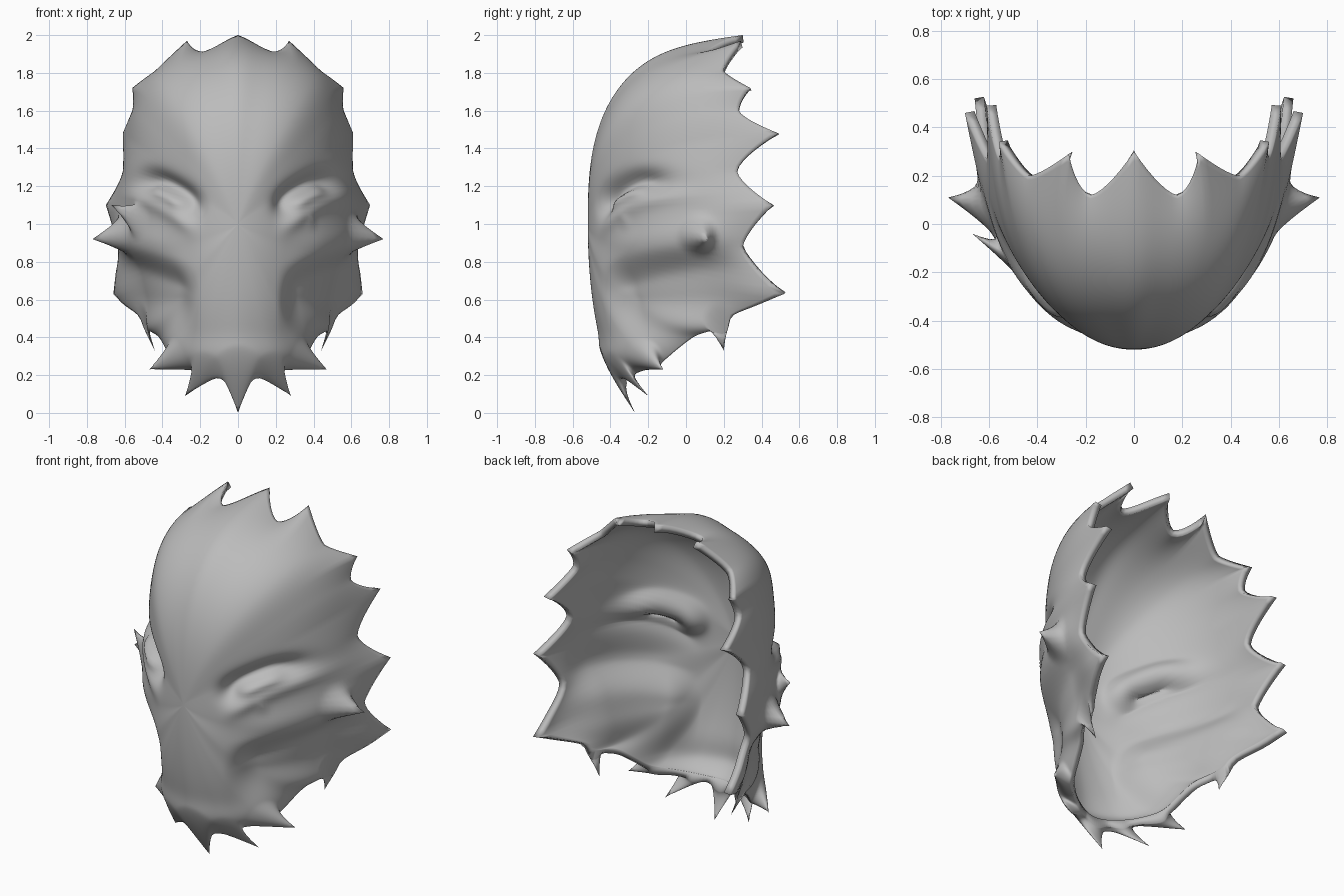
import bpy, bmesh, math
from mathutils import Vector

cube = bpy.data.objects.get("Cube")
if cube:
    bpy.data.objects.remove(cube)

grey = bpy.data.materials.new("plain_grey")
grey.use_nodes = True
COLOUR = (0.5, 0.5, 0.5, 1)
grey.diffuse_color = COLOUR
grey.node_tree.nodes["Principled BSDF"].inputs["Base Color"].default_value = COLOUR


def mirrored(p):
    return Vector((-p[0], p[1], p[2]))


def catmull(a, b, c, d, s):
    return 0.5 * (2 * b + (c - a) * s + (2 * a - 5 * b + 4 * c - d) * s ** 2
                  + (3 * b - a - 3 * c + d) * s ** 3)


def step(lo, hi, v):
    s = min(1, max(0, (v - lo) / (hi - lo)))
    return s * s * (3 - 2 * s)


def bell(v, width, power=2):
    return math.exp(-abs(v / width) ** power)


# Rim: valleys from crown to chin, each with the spike tip that follows it
half = [((.18, .12, 1.91), (.27, .29, 1.97)),
        ((.44, .20, 1.81), (.56, .34, 1.72)),
        ((.56, .28, 1.60), (.61, .49, 1.48)),
        ((.61, .27, 1.28), (.70, .46, 1.10)),
        ((.64, .30, .88), (.66, .52, .63)),
        ((.54, .23, .49), None),
        ((.42, .03, .39), None),
        ((.33, -.12, .29), None),
        ((.19, -.26, .22), None)]
valleys = [Vector(v) for v, t in half] + [Vector((0, -.33, .19))]
tips = [t and Vector(t) for v, t in half]
valleys += [mirrored(v) for v in reversed(valleys[:-1])]
tips += [t and mirrored(t) for t in reversed(tips)] + [Vector((0, .30, 1.965))]
STEPS, RADIAL = 14, 64
count = len(valleys)
rim = []
for i in range(count):
    quad = [valleys[(i + j) % count] for j in (-1, 0, 1, 2)]
    for k in range(STEPS):
        s = k / STEPS
        spike = Vector()
        if tips[i]:
            spike = (tips[i] - catmull(*quad, .5)) * (1 - abs(2 * s - 1)) ** 1.5
        base = catmull(*quad, s)
        base.z += .035 * bell(base.x, .12) * step(1.8, 1.9, base.z)
        rim.append((base, spike))

# Shell: curved spokes running from the nose bridge to the rim
bm = bmesh.new()
centre = Vector((0, -.52, 1.0))
pole = bm.verts.new(centre)
rings = []
for base, spike in rim:
    spoke = []
    d = base - centre
    rise = 1 - .28 * step(.3, .9, d.z)
    spread = rise + .05 + .15 * step(-.6, -.2, d.z)
    for r in range(1, RADIAL + 1):
        t = r / RADIAL
        a = t * math.pi / 2
        p = centre + Vector((d.x * math.sin(a) ** spread, d.y * (1 - math.cos(a)),
                             d.z * math.sin(a) ** rise))
        spoke.append(bm.verts.new(p + spike * t ** 8))
    rings.append(spoke)
pairs = list(zip(rings, rings[1:] + rings[:1]))
for spoke, after in pairs:
    bm.faces.new((pole, after[0], spoke[0]))
    for r in range(RADIAL - 1):
        bm.faces.new((spoke[r], after[r], after[r + 1], spoke[r + 1]))
bm.normal_update()


def relief(co):
    """Height of the sculpted features: eyes, lids, cheekbones, cheek hollows."""
    x, y, z = abs(co.x), co.y, co.z
    ca, sa = math.cos(.5), math.sin(.5)
    u = (x - .37) * ca + (z - 1.15) * sa
    w = -(x - .37) * sa + (z - 1.15) * ca + .7 * u * u
    socket = -.08 * bell(u, .17, 4) * bell(w - .035, .06)
    ball = .065 * bell(u, .10, 4) * bell(w, .035)
    lid = .02 * bell(u, .19, 4) * bell(w + .07, .04)
    # The cheek drops away beneath a rising cheekbone line
    line = .76 + .3 * (x - .3)
    hollow = -.075 * (1 - step(line - .12, line + .06, z)) * step(.2, .37, x)
    hollow *= step(.34, .6, z) * (1 - step(.05, .42, y))
    bone = .012 * bell(z - line - .1, .07) * step(.25, .45, x) * (1 - step(.1, .3, y))
    lip = .025 * bell(z - .3, .08) * (1 - step(.3, .42, x))
    return socket + ball + lid + hollow + bone + lip


outer = list(bm.verts)
moves = [(v, v.normal * relief(v.co)) for v in outer]
for v, offset in moves:
    v.co += offset

# Inner wall and the edge that joins it to the outer wall
bm.normal_update()
faces = list(bm.faces)
inner = {v: bm.verts.new(v.co - v.normal * .04) for v in outer}
for f in faces:
    bm.faces.new([inner[v] for v in reversed(f.verts)])
for spoke, after in pairs:
    bm.faces.new((spoke[-1], after[-1], inner[after[-1]], inner[spoke[-1]]))

# Spikes pulled out of the outer wall: base, tip, radius
both = [((.60, .08, .93), (.77, .11, .92), .12),
        ((.16, -.35, .25), (.28, -.20, .09), .10),
        ((.29, -.21, .31), (.47, -.12, .23), .11),
        ((.50, .17, .49), (.44, .20, .33), .08)]
pulls = both + [(mirrored(b), mirrored(t), r) for b, t, r in both]
pulls.append(((0, -.41, .24), (0, -.27, 0), .13))
# The under-eye spikes differ: long on the right, a small stub on the left
pulls += [((-.52, -.14, 1.02), (-.67, -.04, 1.10), .10),
          ((.38, -.31, 1.01), (.39, -.34, 1.04), .06)]
rest = [v.co.copy() for v in outer]
for base, tip, radius in pulls:
    start = min(rest, key=lambda c: (c - Vector(base)).length)
    for v, c in zip(outer, rest):
        near = max(0, 1 - (c - start).length / radius)
        v.co += (Vector(tip) - start) * near ** 1.6

mesh = bpy.data.meshes.new("mask_shell")
bm.to_mesh(mesh)
bm.free()
mesh.materials.append(grey)
shell = bpy.data.objects.new("mask_shell", mesh)
bpy.context.collection.objects.link(shell)
mesh.shade_smooth()
